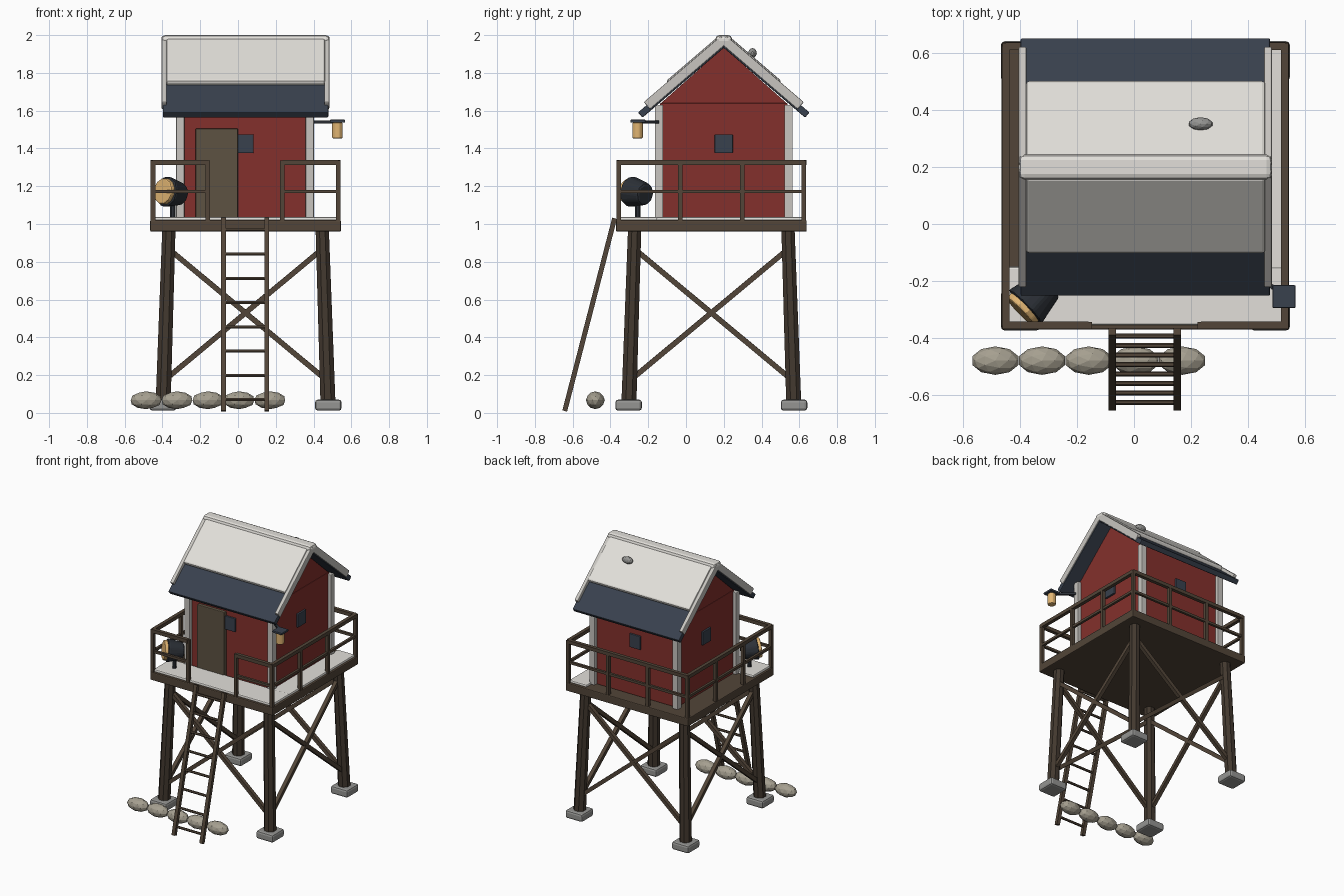
import bpy, bmesh, math
from mathutils import Vector, Matrix

if "Cube" in bpy.data.objects:
    bpy.data.objects.remove(bpy.data.objects["Cube"])

CX, CY = 0.04, 0.134          # centre of the deck
HY = 0.20                     # house ridge line


def mat(name, r, g, b):
    m = bpy.data.materials.new(name)
    m.diffuse_color = (r, g, b, 1)
    m.use_nodes = True
    m.node_tree.nodes["Principled BSDF"].inputs["Base Color"].default_value = m.diffuse_color
    return m


WOOD = mat("wood", 0.085, 0.06, 0.04)
DARK = mat("dark_wood", 0.055, 0.04, 0.028)
RED = mat("red_paint", 0.23, 0.03, 0.025)
NAVY = mat("slate", 0.04, 0.052, 0.075)
SNOW = mat("snow", 0.76, 0.74, 0.70)
TRIM = mat("trim", 0.58, 0.56, 0.53)
DOOR = mat("door_wood", 0.11, 0.085, 0.055)
GLOW = mat("lamp_glow", 0.75, 0.46, 0.17)
IRON = mat("iron", 0.025, 0.03, 0.038)
STONE = mat("stone", 0.38, 0.35, 0.28)
GREY = mat("footing_grey", 0.3, 0.3, 0.29)


def finish(name, bm, m, bevel=0.0):
    bmesh.ops.recalc_face_normals(bm, faces=bm.faces)
    me = bpy.data.meshes.new(name)
    bm.to_mesh(me)
    bm.free()
    me.materials.append(m)
    ob = bpy.data.objects.new(name, me)
    bpy.context.collection.objects.link(ob)
    if bevel:
        b = ob.modifiers.new("bevel", "BEVEL")
        b.width = bevel
        b.segments = 2
    return ob


def box(name, x, y, z, m, bevel=0.004):
    """Box from (min, max) pairs."""
    bm = bmesh.new()
    bmesh.ops.create_cube(bm, size=1)
    for v in bm.verts:
        v.co = [(a + b) / 2 + c * (b - a) for (a, b), c in zip((x, y, z), v.co)]
    return finish(name, bm, m, bevel)


def rod(name, p, q, r, m, sides=4, r2=None, bevel=0.0):
    """Straight bar between two points; four sides gives a square beam."""
    p, q = Vector(p), Vector(q)
    d = q - p
    k = math.sqrt(2) if sides == 4 else 1
    bm = bmesh.new()
    bmesh.ops.create_cone(bm, cap_ends=True, segments=sides, radius1=r * k,
                          radius2=(r if r2 is None else r2) * k, depth=d.length)
    side = d.cross(Vector((0, 0, 1)))
    side = side.normalized() if side.length > 1e-4 else Vector((1, 0, 0))
    w = d.normalized()
    rot = Matrix((side, w.cross(side), w)).transposed()
    bmesh.ops.rotate(bm, verts=bm.verts, matrix=rot @ Matrix.Rotation(math.pi / sides, 3, 'Z'))
    bmesh.ops.translate(bm, verts=bm.verts, vec=(p + q) / 2)
    return finish(name, bm, m, bevel)


def prism(name, pts, x0, x1, m, bevel=0.0):
    """Extrude a y-z profile along x."""
    bm = bmesh.new()
    f = bm.faces.new([bm.verts.new((x0, y, z)) for y, z in pts])
    g = bmesh.ops.extrude_face_region(bm, geom=[f])["geom"]
    bmesh.ops.translate(bm, vec=(x1 - x0, 0, 0),
                        verts=[v for v in g if isinstance(v, bmesh.types.BMVert)])
    return finish(name, bm, m, bevel)


def pebble(name, c, r, m):
    bm = bmesh.new()
    bmesh.ops.create_icosphere(bm, subdivisions=2, radius=1)
    for v in bm.verts:
        v.co = [a + b * s for a, b, s in zip(c, v.co, r)]
    return finish(name, bm, m)


CORNERS = [(-1, -1), (1, -1), (1, 1), (-1, 1)]


def at(i, z, grow=0.0):
    """Point on the splayed leg i at height z."""
    o = 0.438 - 0.033 * z + grow
    sx, sy = CORNERS[i % 4]
    return Vector((CX + sx * o, CY + sy * o, z))


# Legs, footings and cross braces
for i in range(4):
    f = at(i, 0)
    box(f"footing_{i}", (f.x - .07, f.x + .07), (f.y - .07, f.y + .07), (0.012, 0.07), GREY, 0.014)
    rod(f"leg_{i}", at(i, 0.05), at(i, 0.97), 0.043, DARK, 8, 0.038)
    rod(f"brace_a_{i}", at(i, 0.17), at(i + 1, 0.87), 0.014, WOOD)
    rod(f"brace_b_{i}", at(i + 1, 0.17), at(i, 0.87), 0.014, WOOD)

# Deck with snow on the front and right walkways
box("deck", (CX - .505, CX + .505), (CY - .505, CY + .505), (0.96, 1.02), WOOD, 0.006)
box("front_deck_snow", (-0.45, 0.53), (-0.355, -0.15), (1.015, 1.037), SNOW, 0.008)
box("right_deck_snow", (0.385, 0.53), (-0.16, 0.62), (1.015, 1.036), SNOW, 0.008)

# Railings: two short front runs, three full sides
R = 0.49
X0, X1, Y0, Y1 = CX - R, CX + R, CY - R, CY + R
runs = [((X0, Y0), (-0.16, Y0), 1), ((0.235, Y0), (X1, Y0), 1), ((X1, Y0), (X1, Y1), 3),
        ((X0, Y1), (X1, Y1), 3), ((X0, Y0), (X0, Y1), 3)]
for k, (a, b, n) in enumerate(runs):
    for z, r in ((1.325, 0.013), (1.172, 0.009)):
        rod(f"rail_{k}_{z}", (*a, z), (*b, z), r, WOOD)
    for j in range(n + 1):
        p = Vector(a).lerp(Vector(b), j / n)
        rod(f"rail_post_{k}_{j}", (*p, 1.0), (*p, 1.335), 0.012, WOOD)

# Ladder
foot, head = Vector((0, -0.642, 0.01)), Vector((0, -0.378, 1.03))
for x in (-0.077, 0.152):
    o = Vector((x, 0, 0))
    rod("ladder_rail", foot + o, head + o, 0.013, WOOD)
for j in range(8):
    z = 0.07 + j * 0.1285
    p = foot.lerp(head, (z - 0.01) / 1.02)
    rod(f"ladder_rung_{j}", (-0.077, p.y, z), (0.152, p.y, z), 0.009, WOOD, 6)

# House walls, gable, corner boards
HX, H = 0.037, 0.338
box("walls", (HX - H, HX + H), (HY - H, HY + H), (1.02, 1.64), RED, 0.004)
prism("gable", [(HY - H, 1.635), (HY + H, 1.635), (HY, 1.935)], HX - H + .003, HX + H - .003, RED)
for sx, sy in CORNERS:
    x, y = HX + sx * 0.343, HY + sy * 0.343
    box("corner_board", (x - .022, x + .022), (y - .022, y + .022), (1.02, 1.63), TRIM)

# Door and a window on each wall
box("door", (-0.225, 0.0), (-0.162, -0.13), (1.02, 1.505), DOOR, 0.005)
for s in (-1, 1):
    y, x = HY + s * H, HX + s * H
    box("end_window", (HX - .045, HX + .045), (y - .014, y + .014), (1.375, 1.475), NAVY)
    box("side_window", (x - .014, x + .014), (HY - .048, HY + .048), (1.375, 1.475), NAVY)

# Roof layers, described along the slope (s) and off it (h)
A = math.atan(0.857)
C, S = math.cos(A), math.sin(A)


def slope(name, side, s0, s1, h0, h1, x0, x1, m, bevel):
    pts = [(HY + side * (s * C + h * S), 1.932 - s * S + h * C)
           for s, h in ((s0, h0), (s1, h0), (s1, h1), (s0, h1))]
    prism(name, pts, x0, x1, m, bevel)


for side in (-1, 1):
    slope("roof", side, -0.025, 0.567, 0, 0.036, -0.398, 0.478, NAVY, 0.005)
    slope("roof_snow", side, -0.005, 0.347, 0.03, 0.066, -0.38, 0.462, SNOW, 0.012)
    for x in (-0.405, 0.457):
        slope("barge_board", side, -0.03, 0.508, 0.008, 0.058, x, x + 0.027, TRIM, 0.005)
box("ridge_snow", (-0.405, 0.485), (HY - .044, HY + .044), (1.95, 2.0), SNOW, 0.02)
pebble("roof_stone", (0.234, 0.352, 1.905), (0.043, 0.023, 0.026), GREY)

# Hanging lantern on the front right corner
rod("lantern_arm", (0.385, -0.14, 1.54), (0.535, -0.26, 1.54), 0.008, IRON)
box("lantern_cap", (0.487, 0.567), (-0.295, -0.215), (1.537, 1.552), NAVY, 0.003)
rod("lantern", (0.526, -0.256, 1.453), (0.526, -0.256, 1.537), 0.03, GLOW, 8, bevel=0.006)

# Searchlight on the front left corner
c, d = Vector((-0.345, -0.255, 1.165)), Vector((-0.7, -0.68, 0.12)).normalized()
rod("searchlight_post", (-0.345, -0.255, 1.02), c, 0.015, IRON, 8)
rod("searchlight_body", c - d * 0.06, c + d * 0.055, 0.06, IRON, 10, 0.085, 0.012)
rod("searchlight_lens", c + d * 0.04, c + d * 0.078, 0.07, GLOW, 12, bevel=0.008)

# Row of stones by the ladder
for j in range(5):
    pebble(f"ground_stone_{j}", (-0.487 + j * 0.164, -0.48, 0.067), (0.085, 0.05, 0.047), STONE)
